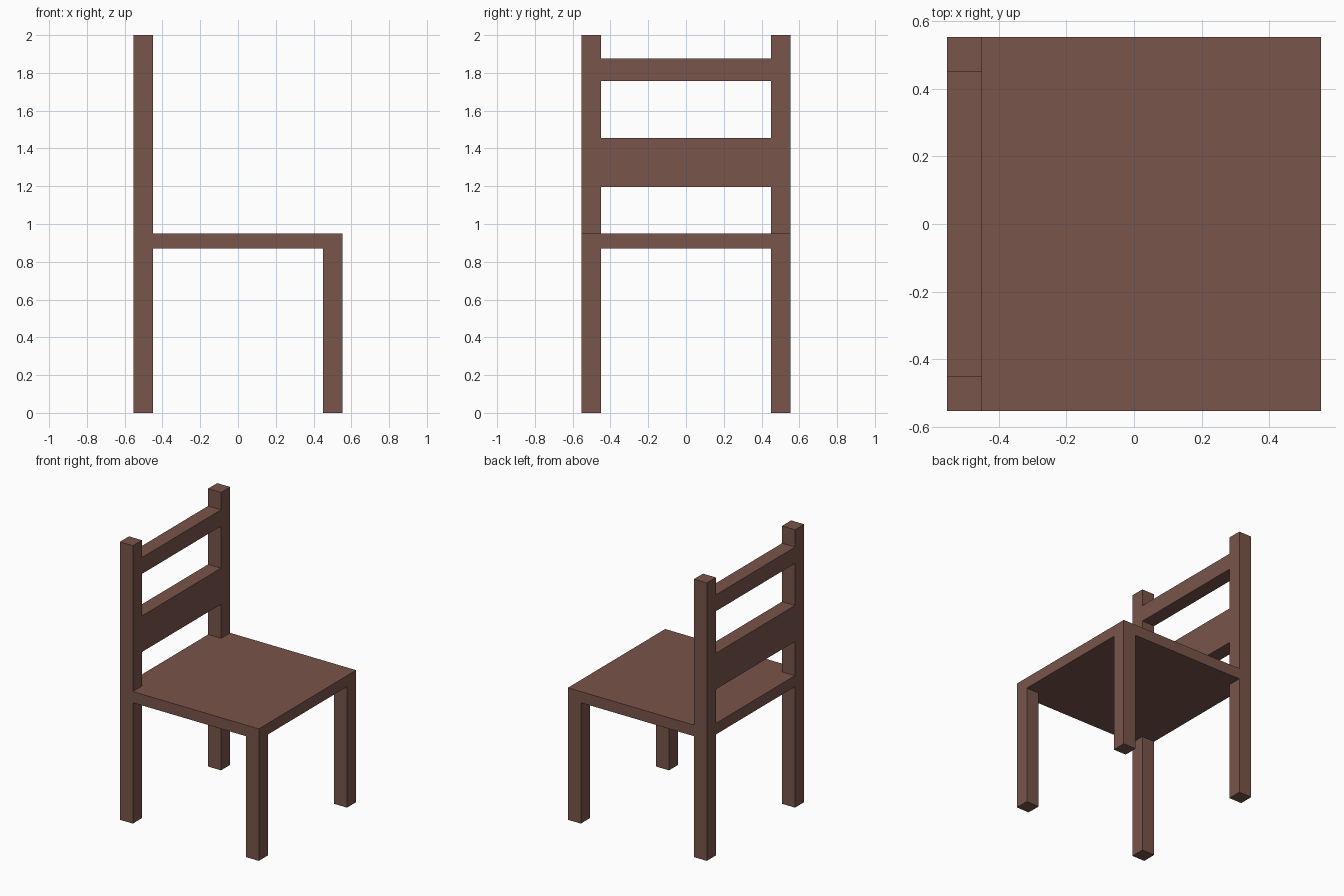
import bpy

if "Cube" in bpy.data.objects:
    bpy.data.objects.remove(bpy.data.objects["Cube"])

HALF = 0.553      # half width and half depth of the chair
POST = 0.103      # thickness of legs and posts
INNER = HALF - POST
SEAT_LOW, SEAT_TOP = 0.87, 0.95

wood = bpy.data.materials.new("brown_wood")
wood.diffuse_color = (0.19, 0.09, 0.07, 1)
wood.use_nodes = True
wood.node_tree.nodes["Principled BSDF"].inputs["Base Color"].default_value = wood.diffuse_color


def box(name, x, y, z):
    """Add a box from (min, max) ranges on each axis."""
    ranges = (x, y, z)
    bpy.ops.mesh.primitive_cube_add(size=1, location=[(a + b) / 2 for a, b in ranges])
    obj = bpy.context.object
    obj.name = name
    obj.scale = [b - a for a, b in ranges]
    bpy.ops.object.transform_apply(location=False, rotation=False, scale=True)
    obj.data.materials.append(wood)
    return obj


# Seat slab
box("seat", (-HALF, HALF), (-HALF, HALF), (SEAT_LOW, SEAT_TOP))

back = (-HALF, -INNER)
front = (INNER, HALF)

# Legs below the seat and back posts above it, on both sides
for side, y in (("right", (-HALF, -INNER)), ("left", (INNER, HALF))):
    box(f"front_leg_{side}", front, y, (0, SEAT_LOW))
    box(f"back_leg_{side}", back, y, (0, SEAT_LOW))
    box(f"back_post_{side}", back, y, (SEAT_TOP, 2))

# Backrest slats, flush with the posts
box("lower_slat", back, (-INNER, INNER), (1.195, 1.455))
box("upper_slat", back, (-INNER, INNER), (1.757, 1.875))
